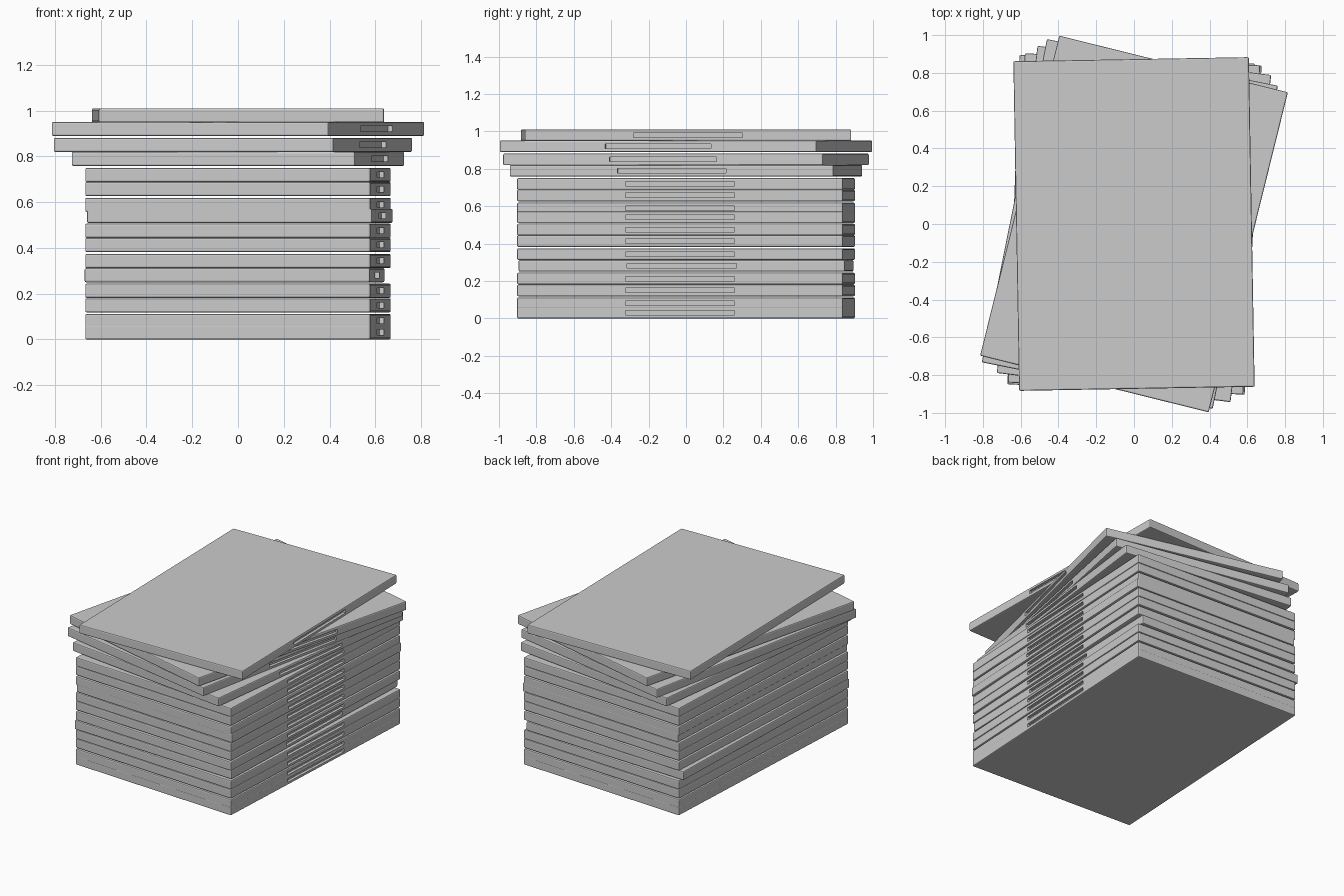
import bpy, bmesh
from math import radians

cube = bpy.data.objects.get("Cube")
if cube:
    bpy.data.objects.remove(cube, do_unlink=True)

WIDTH, DEPTH, THICK = 1.247, 1.745, 0.062
SLOT_LENGTH, SLOT_HEIGHT, SLOT_DEPTH = 0.585, 0.024, 0.02

# Single plastic grey
grey = bpy.data.materials.new("plain grey")
grey.use_nodes = True
colour = (0.6, 0.6, 0.6, 1)
grey.diffuse_color = colour
grey.node_tree.nodes["Principled BSDF"].inputs["Base Color"].default_value = colour


def make_case_mesh():
    """Thin bevelled slab with a long recess in its right-hand edge."""
    bm = bmesh.new()
    bmesh.ops.create_cube(bm, size=1)
    bmesh.ops.scale(bm, vec=(WIDTH, DEPTH, THICK), verts=bm.verts)
    bmesh.ops.bevel(bm, geom=bm.edges[:], offset=0.007, segments=2,
                    profile=0.5, affect='EDGES')
    # Finger slot: inset the side face, shape it, then push it inwards
    side = max(bm.faces, key=lambda f: f.calc_center_median().x)
    bmesh.ops.inset_individual(bm, faces=[side], thickness=0.01)
    for v in side.verts:
        v.co.y = SLOT_LENGTH / 2 * (1 if v.co.y > 0 else -1)
        v.co.z = SLOT_HEIGHT / 2 * (1 if v.co.z > 0 else -1)
    wall = bmesh.ops.extrude_discrete_faces(bm, faces=[side])["faces"][0]
    bmesh.ops.translate(bm, vec=(-SLOT_DEPTH, 0, 0), verts=wall.verts)
    bmesh.ops.recalc_face_normals(bm, faces=bm.faces)
    mesh = bpy.data.meshes.new("case")
    bm.to_mesh(mesh)
    bm.free()
    mesh.materials.append(grey)
    return mesh


# Stack from bottom to top: centre height, turn in degrees, sideways shift
SQUARE = -2.95
stack = [
    (0.031, SQUARE, 0), (0.081, SQUARE, 0), (0.149, SQUARE, 0),
    (0.213, SQUARE, 0), (0.281, -2.1, -0.015), (0.343, SQUARE, 0),
    (0.413, SQUARE, 0), (0.475, SQUARE, 0), (0.540, SQUARE, 0.008),
    (0.588, SQUARE, 0), (0.657, SQUARE, 0), (0.719, SQUARE, 0),
    (0.789, -7.1, 0), (0.850, -11.4, -0.022), (0.920, -13.9, 0),
    (0.979, 1.0, 0),
]

case_mesh = make_case_mesh()
for i, (height, turn, shift) in enumerate(stack, 1):
    case = bpy.data.objects.new(f"case_{i:02d}", case_mesh)
    case.location = (shift, 0, height)
    case.rotation_euler.z = radians(turn)
    bpy.context.collection.objects.link(case)
